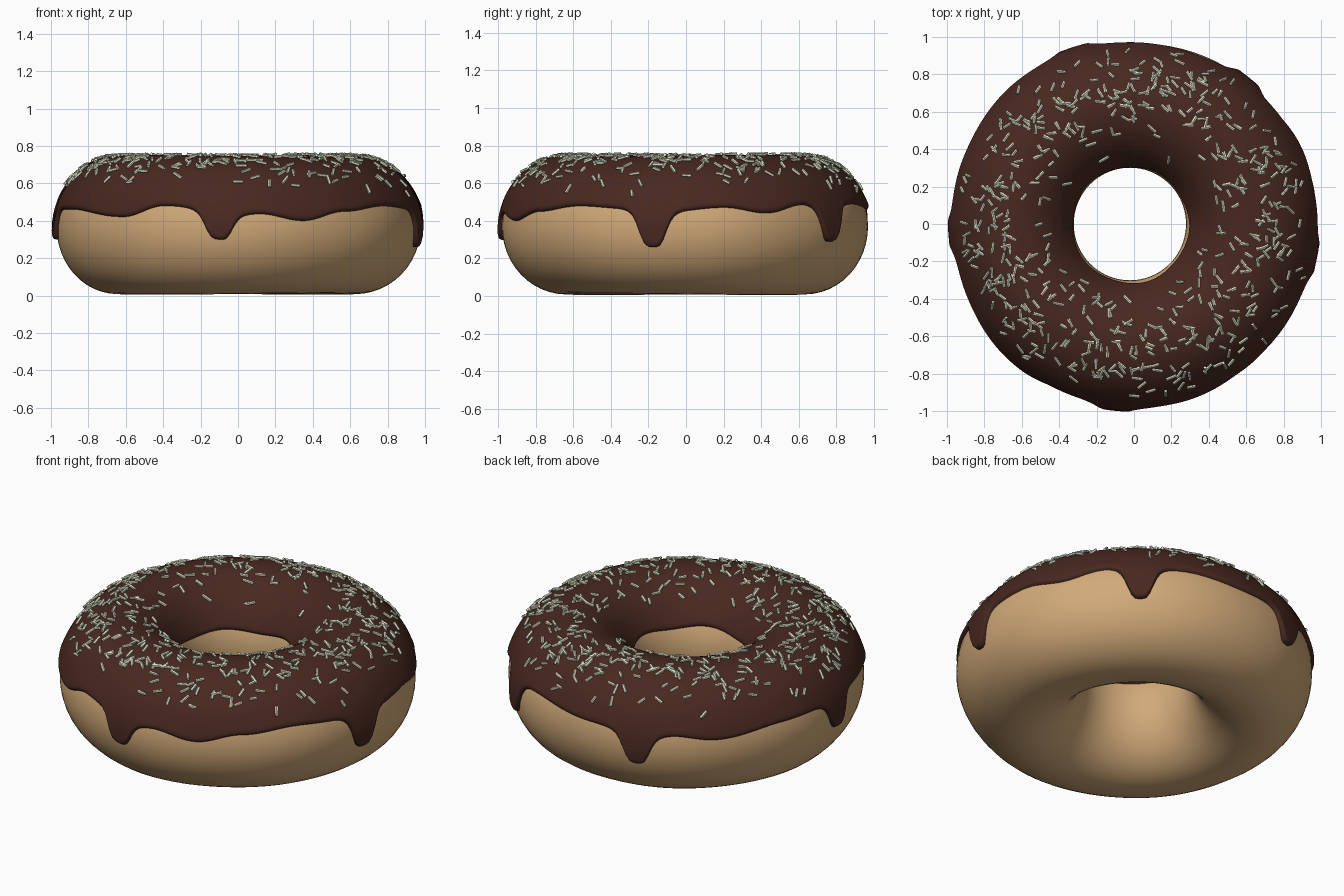
import bpy, bmesh, math, random
from mathutils import Vector, Matrix

random.seed(11)
if "Cube" in bpy.data.objects:
    bpy.data.objects.remove(bpy.data.objects["Cube"])

MID_Z, HALF_H = 0.370, 0.361
COLUMNS = 300

# Wavy lower rim of the icing: (angle in degrees, height)
RIM = [(-156, .46), (-129, .42), (-114, .48), (-84, .44), (-69, .40), (-54, .45),
       (-36, .48), (-22, .47), (0, .46), (12, .47), (26, .44), (42, .49),
       (66, .49), (92, .46), (120, .45), (135, .42), (158, .46), (185, .47)]
# Drips: (angle in degrees, lowest height)
DRIPS = [(-96, .30), (-10.5, .26), (52, .29), (109, .27), (183, .30)]


def material(name, rgb, roughness):
    mat = bpy.data.materials.new(name)
    mat.use_nodes = True
    bsdf = mat.node_tree.nodes["Principled BSDF"]
    bsdf.inputs["Base Color"].default_value = (*rgb, 1)
    bsdf.inputs["Roughness"].default_value = roughness
    mat.diffuse_color = (*rgb, 1)
    return mat


def finish(bm, name, mat, smooth=True):
    bmesh.ops.recalc_face_normals(bm, faces=bm.faces)
    mesh = bpy.data.meshes.new(name)
    bm.to_mesh(mesh)
    bm.free()
    mesh.materials.append(mat)
    for poly in mesh.polygons:
        poly.use_smooth = smooth
    obj = bpy.data.objects.new(name, mesh)
    bpy.context.collection.objects.link(obj)


def angle_gap(a, b):
    return (a - b + 180) % 360 - 180


def drip_amount(deg, centre):
    return 1 / (1 + (abs(angle_gap(deg, centre)) / 4.7) ** 4)


def rim_base(deg):
    # Smoothly blend between neighbouring rim heights
    for i, (a0, z0) in enumerate(RIM):
        a1, z1 = RIM[(i + 1) % len(RIM)]
        span, step = (a1 - a0) % 360, (deg - a0) % 360
        if step <= span:
            return z0 + (z1 - z0) * (1 - math.cos(math.pi * step / span)) / 2


def rim_height(deg):
    z = rim_base(deg)
    for centre, low in DRIPS:
        z -= (rim_base(centre) - low) * drip_amount(deg, centre)
    return z


def surface(theta, phi, lift=0.0):
    """Point on the ring: theta goes round it, phi round its section."""
    inner = 0.300 - 0.022 * math.cos(theta)
    outer = 0.974 + 0.004 * math.sin(3 * theta + 1) + 0.003 * math.sin(7 * theta)
    radius = (inner + outer) / 2 + ((outer - inner) / 2 + lift) * math.cos(phi)
    z = MID_Z + (HALF_H + lift) * math.sin(phi) + 0.004 * math.sin(2 * theta) * math.sin(phi)
    return Vector((radius * math.cos(theta), radius * math.sin(theta), z))


def loft(bm, rings, closed):
    count = len(rings)
    for i in range(count):
        a, b = rings[i], rings[(i + 1) % count]
        for j in range(len(a) if closed else len(a) - 1):
            k = (j + 1) % len(a)
            bm.faces.new((a[j], b[j], b[k], a[k]))


def make_dough(mat):
    bm = bmesh.new()
    rings = [[bm.verts.new(surface(math.tau * i / 96, math.tau * j / 48)) for j in range(48)]
             for i in range(96)]
    loft(bm, rings, True)
    finish(bm, "dough_ring", mat)


def make_icing(mat):
    bm = bmesh.new()
    lip = [0, .003, .008, .015, .025, .04, .06]
    rings = []
    for i in range(COLUMNS):
        theta = math.tau * i / COLUMNS
        deg = math.degrees(theta)
        drip = max(drip_amount(deg, c) for c, _ in DRIPS)
        start = math.asin((rim_height(deg) - MID_Z) / HALF_H)
        inner_z = 0.495 + 0.015 * math.cos(theta + 1) + 0.008 * math.sin(5 * theta + 2)
        end = math.pi - math.asin((inner_z - MID_Z) / HALF_H)
        total = end - start
        edge = [d / 0.36 for d in lip]
        middle = [edge[-1] + (total - 2 * edge[-1]) * k / 36 for k in range(1, 36)]
        steps = edge + middle + [total - e for e in reversed(edge)]
        ring = []
        for s in steps:
            d = min(s, total - s) * 0.36
            curve = math.sqrt(max(0, 1 - (1 - min(d / .025, 1)) ** 2))
            bulge = 0.004 * math.exp(-(d / .05) ** 2)
            if s < total / 2:
                bulge += 0.008 * drip * math.exp(-(s / .6) ** 2)
            ring.append(bm.verts.new(surface(theta, start + s, (0.018 + bulge) * curve - 0.002)))
        rings.append(ring)
    loft(bm, rings, False)
    finish(bm, "icing", mat)


def make_sprinkles(mat, amount):
    bm = bmesh.new()
    made = 0
    while made < amount:
        theta = random.uniform(0, math.tau)
        phi = math.radians(random.triangular(26, 140, 75))
        spot = surface(theta, phi, 0.020)
        if random.random() > spot.xy.length:
            continue
        # Lie nearly flat on the icing, turned at random
        around = surface(theta + .01, phi) - surface(theta - .01, phi)
        across = surface(theta, phi + .01) - surface(theta, phi - .01)
        normal = around.cross(across).normalized()
        turn = Matrix.Rotation(random.uniform(0, math.tau), 3, normal)
        direction = turn @ around.normalized() + normal * random.uniform(-.15, .15)
        spin = direction.to_track_quat('Z', 'Y').to_matrix().to_4x4()
        bmesh.ops.create_cone(bm, cap_ends=True, segments=6, radius1=.0085, radius2=.0085,
                              depth=random.uniform(.04, .062),
                              matrix=Matrix.Translation(spot) @ spin)
        made += 1
    finish(bm, "sprinkles", mat, smooth=False)


make_dough(material("golden dough", (0.64, 0.40, 0.19), 0.7))
make_icing(material("dark chocolate", (0.065, 0.021, 0.014), 0.4))
make_sprinkles(material("pale green sugar", (0.78, 0.83, 0.62), 0.5), 560)
